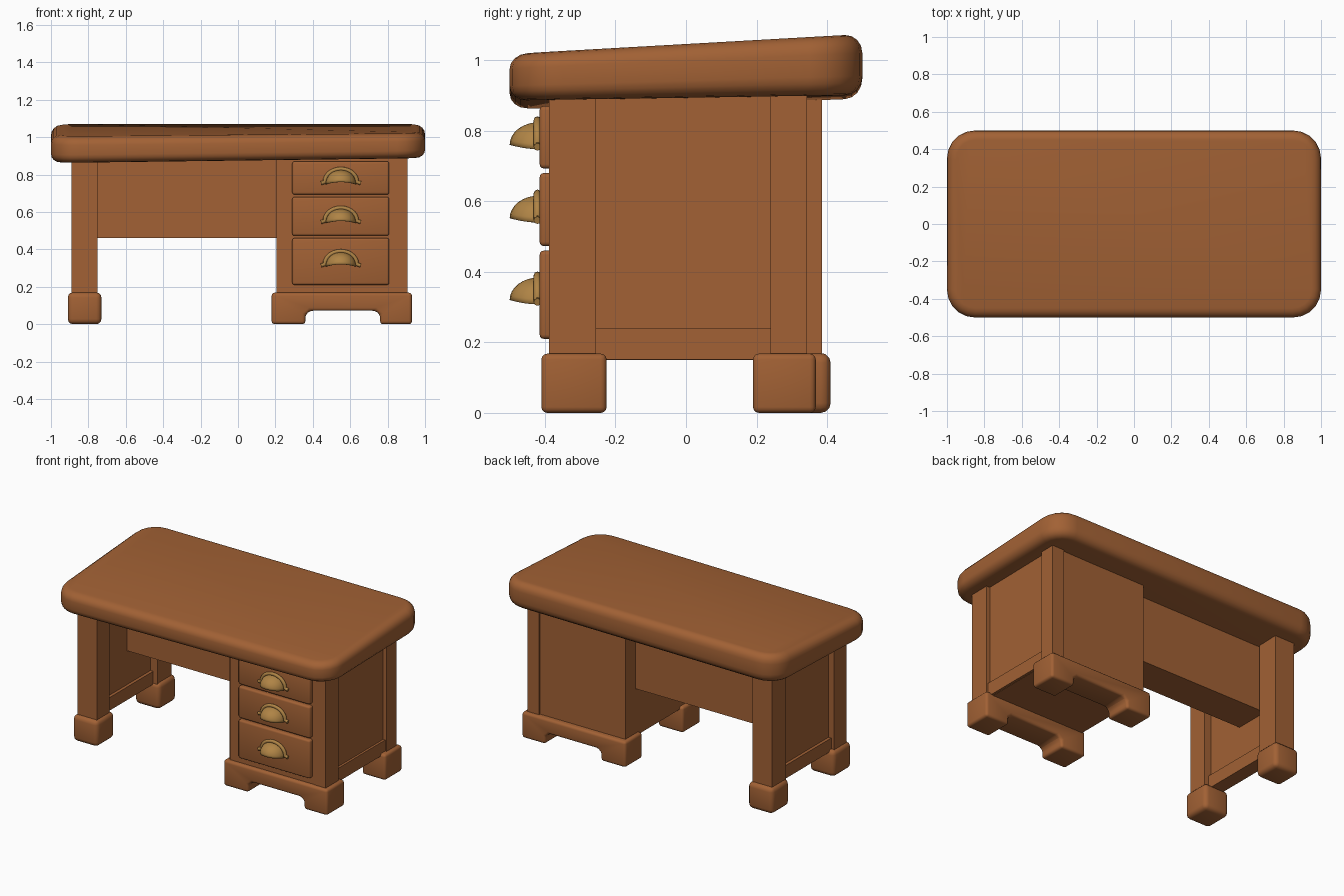
import bpy, bmesh, math
from mathutils import Vector

if "Cube" in bpy.data.objects:
    bpy.data.objects.remove(bpy.data.objects["Cube"])


def material(name, rgb):
    m = bpy.data.materials.new(name)
    m.diffuse_color = (*rgb, 1)
    m.use_nodes = True
    m.node_tree.nodes["Principled BSDF"].inputs["Base Color"].default_value = m.diffuse_color
    return m


WOOD = material("warm brown wood", (0.36, 0.12, 0.035))
BRASS = material("aged brass", (0.43, 0.23, 0.06))


def finish(bm, name, mat, smooth=True):
    bmesh.ops.recalc_face_normals(bm, faces=bm.faces)
    me = bpy.data.meshes.new(name)
    bm.to_mesh(me)
    bm.free()
    ob = bpy.data.objects.new(name, me)
    bpy.context.collection.objects.link(ob)
    me.materials.append(mat)
    if smooth:
        bpy.ops.object.select_all(action='DESELECT')
        bpy.context.view_layer.objects.active = ob
        ob.select_set(True)
        bpy.ops.object.shade_smooth_by_angle(angle=math.radians(40))
    return ob


def box_mesh(x, y, z):
    bm = bmesh.new()
    bmesh.ops.create_cube(bm, size=1)
    for v in bm.verts:
        v.co = Vector([(r[0] + r[1]) / 2 + c * (r[1] - r[0]) for r, c in zip((x, y, z), v.co)])
    return bm


def box(name, x, y, z, bevel=0.0, segs=3):
    bm = box_mesh(x, y, z)
    if bevel:
        bmesh.ops.bevel(bm, geom=bm.edges[:], offset=bevel, segments=segs, profile=0.5, affect='EDGES')
    return finish(bm, name, WOOD, bool(bevel))


def plinth(name, y0, y1):
    # two feet joined by a bridge with an arched gap
    pts = [(0.18, 0), (0.36, 0), (0.36, 0.05), (0.385, 0.072), (0.735, 0.072),
           (0.76, 0.05), (0.76, 0), (0.93, 0), (0.93, 0.168), (0.18, 0.168)]
    bm = bmesh.new()
    face = bm.faces.new([bm.verts.new((x, y0, z)) for x, z in pts])
    ext = bmesh.ops.extrude_face_region(bm, geom=[face])
    for g in ext['geom']:
        if isinstance(g, bmesh.types.BMVert):
            g.co.y = y1
    bmesh.ops.recalc_face_normals(bm, faces=bm.faces)
    bmesh.ops.bevel(bm, geom=bm.edges[:], offset=0.018, segments=3, profile=0.5,
                    affect='EDGES', clamp_overlap=True)
    return finish(bm, name, WOOD)


# Tabletop: rounded slab, uneven and sloping up to the back
bm = box_mesh((-1, 1), (-0.5, 0.5), (0, 0.16))
upright = [e for e in bm.edges if abs(e.verts[0].co.z - e.verts[1].co.z) > 0.1]
bmesh.ops.bevel(bm, geom=upright, offset=0.15, segments=5, profile=0.5, affect='EDGES')
rim = [e for e in bm.edges if abs(e.verts[0].co.z - e.verts[1].co.z) < 0.001]
bmesh.ops.bevel(bm, geom=rim, offset=0.05, segments=4, profile=0.5, affect='EDGES')
for v in bm.verts:
    u, w, t = (v.co.x + 1) / 2, v.co.y + 0.5, v.co.z / 0.16
    low = (0.86 + 0.027 * u) * (1 - w) + (0.89 + 0.012 * u) * w
    high = (1.0 + 0.018 * u) * (1 - w) + 1.074 * w
    v.co.z = low + (high - low) * t
finish(bm, "tabletop", WOOD)

# Left side: legs, feet, recessed panel and rail
for name, y, fy in (("front", (-0.385, -0.255), (-0.41, -0.225)),
                    ("back", (0.24, 0.385), (0.23, 0.41))):
    box(f"left_{name}_leg", (-0.89, -0.75), y, (0.1, 0.92))
    box(f"left_{name}_foot", (-0.91, -0.73), fy, (0, 0.17), 0.028)
box("left_side_panel", (-0.85, -0.80), (-0.26, 0.25), (0.2, 0.92))
box("left_side_rail", (-0.87, -0.78), (-0.26, 0.25), (0.155, 0.24))

# Modesty panel across the knee space
box("modesty_panel", (-0.81, 0.22), (0.0, 0.23), (0.46, 0.93))

# Drawer pedestal
box("pedestal_body", (0.205, 0.88), (-0.378, 0.332), (0.15, 0.92))
box("pedestal_front_frame", (0.212, 0.87), (-0.385, -0.36), (0.15, 0.92))
box("pedestal_front_post", (0.82, 0.905), (-0.388, -0.255), (0.1, 0.93))
box("pedestal_back_post", (0.82, 0.905), (0.24, 0.343), (0.1, 0.93))
box("pedestal_side_rail", (0.82, 0.895), (-0.26, 0.25), (0.152, 0.24))
plinth("pedestal_front_plinth", -0.41, -0.225)
plinth("pedestal_back_plinth", 0.19, 0.368)


def cup_pull(name, cx, y, z):
    # half-dome cup
    bm = bmesh.new()
    bmesh.ops.create_uvsphere(bm, u_segments=24, v_segments=16, radius=1)
    gone = [v for v in bm.verts if v.co.y > 0.01 or v.co.z < -0.01]
    bmesh.ops.delete(bm, geom=gone, context='VERTS')
    for v in bm.verts:
        arch = 0.012 * (1 - v.co.z) * max(0, 1 - v.co.x ** 2)
        v.co = Vector((cx + v.co.x * 0.082, y + v.co.y * 0.083, z + arch + v.co.z * 0.076))
    cup = finish(bm, name + "_cup", BRASS)
    sol = cup.modifiers.new("thickness", 'SOLIDIFY')
    sol.thickness = 0.005
    # arched rim with flared ends
    arc = [(math.cos(a) * 0.086, 0.012 + math.sin(a) * 0.07)
           for a in [math.pi * i / 14 for i in range(15)]]
    path = [(0.106, 0.006)] + arc + [(-0.106, 0.006)]
    cu = bpy.data.curves.new(name + "_rim", 'CURVE')
    cu.dimensions = '3D'
    cu.bevel_depth = 0.011
    cu.bevel_resolution = 2
    cu.use_fill_caps = True
    sp = cu.splines.new('POLY')
    sp.points.add(len(path) - 1)
    for p, (px, pz) in zip(sp.points, path):
        p.co = (cx + px, y - 0.004, z + pz, 1)
    ob = bpy.data.objects.new(name + "_rim", cu)
    bpy.context.collection.objects.link(ob)
    cu.materials.append(BRASS)
    bpy.ops.object.select_all(action='DESELECT')
    bpy.context.view_layer.objects.active = ob
    ob.select_set(True)
    bpy.ops.object.convert(target='MESH')
    bpy.ops.object.shade_smooth_by_angle(angle=math.radians(50))


# Drawers with their pulls
for name, z0, z1, hz in (("top", 0.693, 0.87, 0.748),
                         ("middle", 0.473, 0.68, 0.54),
                         ("bottom", 0.21, 0.46, 0.308)):
    box(f"{name}_drawer", (0.29, 0.808), (-0.415, -0.37), (z0, z1), 0.012)
    cup_pull(f"{name}_drawer_pull", 0.55, -0.417, hz)
